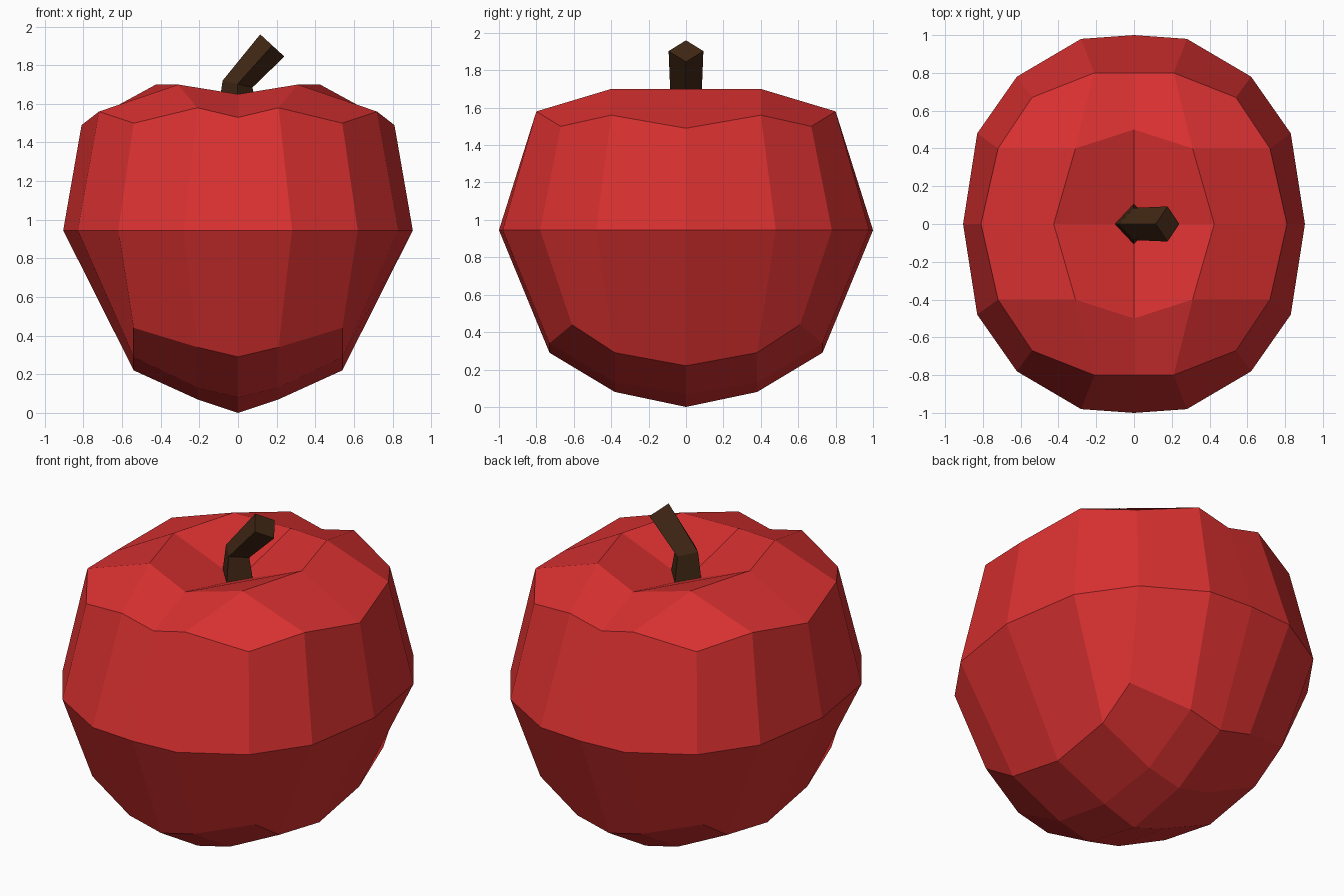
import bpy, bmesh, math

if "Cube" in bpy.data.objects:
    bpy.data.objects.remove(bpy.data.objects["Cube"])


def material(name, rgb):
    m = bpy.data.materials.new(name)
    m.diffuse_color = (*rgb, 1.0)
    m.use_nodes = True
    m.node_tree.nodes["Principled BSDF"].inputs["Base Color"].default_value = m.diffuse_color
    return m


def finish(bm, name, mat):
    bmesh.ops.recalc_face_normals(bm, faces=bm.faces)
    me = bpy.data.meshes.new(name)
    bm.to_mesh(me)
    bm.free()
    me.materials.append(mat)
    ob = bpy.data.objects.new(name, me)
    bpy.context.collection.objects.link(ob)
    return ob


red = material("apple red", (0.70, 0.030, 0.030))
brown = material("stem brown", (0.052, 0.020, 0.007))

# Quarter rings, from the y axis round the corner to the x axis
KEYS = [(0, 2), (1, 2), (2, 2), (2, 1), (2, 0)]
SHOULDER = [(0, .80, 1.53), (.21, .80, 1.58), (.54, .67, 1.50), (.72, .40, 1.56), (.81, 0, 1.49)]
EQUATOR = [(0, 1.0, .945), (.28, .98, .945), (.62, .78, .945), (.83, .48, .945), (.905, 0, .945)]
FOOT = [(0, .73, .29), (.21, .73, .34), (.54, .61, .44), (.54, .38, .29), (.54, 0, .22)]
# Inner points of the 4 x 4 caps
CROWN = {(0, 0): (0, 0, 1.53), (1, 0): (.425, 0, 1.70), (0, 1): (0, .50, 1.65), (1, 1): (.31, .40, 1.70)}
BASE = {(0, 0): (0, 0, 0), (1, 0): (.21, 0, .07), (0, 1): (0, .38, .08), (1, 1): (.21, .38, .13)}

# Apple body: a 4 x 4 x 2 box cage, mirrored from the quarter tables
bm = bmesh.new()


def layer(ring, inner):
    pts = dict(zip(KEYS, ring)) | inner
    out = {}
    for i in range(-2, 3):
        for j in range(-2, 3):
            p = pts.get((abs(i), abs(j)))
            if p:
                out[i, j] = bm.verts.new((math.copysign(p[0], i), math.copysign(p[1], j), p[2]))
    return out


top, mid, low = layer(SHOULDER, CROWN), layer(EQUATOR, {}), layer(FOOT, BASE)
for cap in (top, low):
    for i in range(-2, 2):
        for j in range(-2, 2):
            loop = [(i, j), (i + 1, j), (i + 1, j + 1), (i, j + 1)]
            # cells on one diagonal start a corner later, so splits are symmetric
            if (i >= 0) == (j >= 0):
                loop = loop[1:] + loop[:1]
            bm.faces.new([cap[k] for k in loop])
rim = ([(i, -2) for i in range(-2, 2)] + [(2, j) for j in range(-2, 2)]
       + [(i, 2) for i in range(2, -2, -1)] + [(-2, j) for j in range(2, -2, -1)])
for a, b in zip(rim, rim[1:] + rim[:1]):
    for lower, upper in ((low, mid), (mid, top)):
        bm.faces.new([lower[a], lower[b], upper[b], upper[a]])
finish(bm, "apple_body", red)

# Stem: four-sided, bent towards +x; each ring is left x, z, right x, z, half depth
bm = bmesh.new()
rings = []
for xl, zl, xr, zr, d in ((-.11, 1.50, .11, 1.50, .115),
                          (-.08, 1.72, .075, 1.685, .085),
                          (.115, 1.96, .24, 1.845, .093)):
    xm, zm = (xl + xr) / 2, (zl + zr) / 2
    rings.append([bm.verts.new(p) for p in ((xl, 0, zl), (xm, -d, zm), (xr, 0, zr), (xm, d, zm))])
for r, s in zip(rings, rings[1:]):
    for k in range(4):
        n = (k + 1) % 4
        bm.faces.new([r[k], r[n], s[n], s[k]])
bm.faces.new(rings[0][::-1])
bm.faces.new(rings[-1])
finish(bm, "stem", brown)
